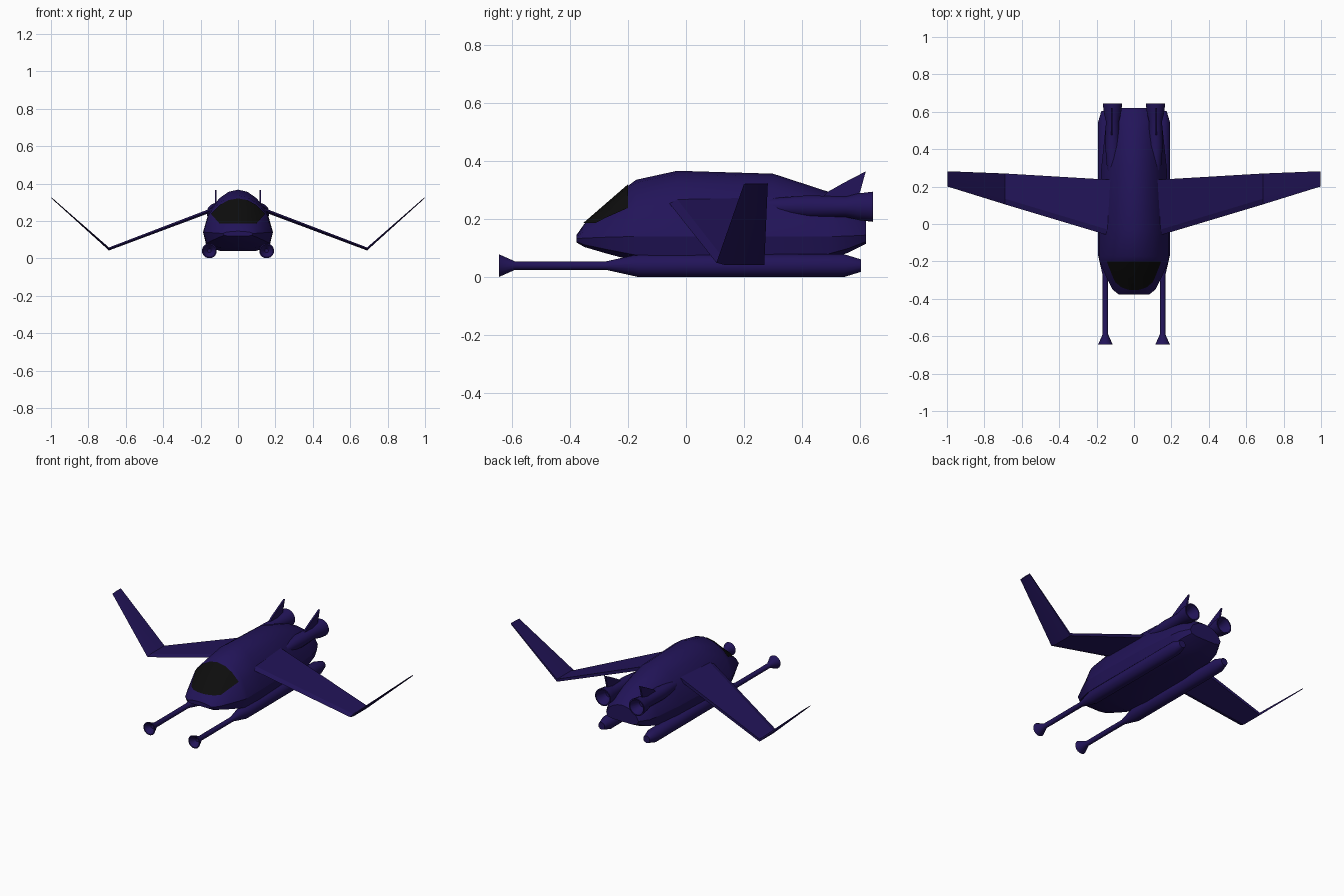
import bpy, bmesh, math
from mathutils import Vector

if "Cube" in bpy.data.objects:
    bpy.data.objects.remove(bpy.data.objects["Cube"])


def material(name, rgb):
    m = bpy.data.materials.new(name)
    m.diffuse_color = (*rgb, 1)
    m.use_nodes = True
    m.node_tree.nodes["Principled BSDF"].inputs["Base Color"].default_value = m.diffuse_color
    return m


NAVY = material("navy_paint", (0.016, 0.007, 0.1))
BLACK = material("dark_glass", (0.004, 0.004, 0.004))


def finish(name, bm, mat=NAVY, mirror=False, angle=30):
    bmesh.ops.recalc_face_normals(bm, faces=bm.faces)
    me = bpy.data.meshes.new(name)
    bm.to_mesh(me)
    bm.free()
    me.materials.append(mat)
    ob = bpy.data.objects.new(name, me)
    bpy.context.collection.objects.link(ob)
    bpy.ops.object.select_all(action='DESELECT')
    ob.select_set(True)
    bpy.context.view_layer.objects.active = ob
    bpy.ops.object.shade_smooth_by_angle(angle=math.radians(angle))
    if mirror:
        mod = ob.modifiers.new("mirror", 'MIRROR')
        mod.use_mirror_merge = False
    return ob


def loft(rings):
    """Skin a list of closed rings and cap both ends."""
    bm = bmesh.new()
    vs = [[bm.verts.new(p) for p in r] for r in rings]
    n = len(vs[0])
    for a, b in zip(vs, vs[1:]):
        for i in range(n):
            j = (i + 1) % n
            bm.faces.new((a[i], a[j], b[j], b[i]))
    bm.faces.new(vs[0])
    bm.faces.new(vs[-1])
    return bm


def lathe(name, x, z, profile, sides=16):
    """Turned part along y from (y, radius) pairs, mirrored across x."""
    rings = []
    for y, r in profile:
        rings.append([(x + r * math.cos(t), y, z + r * math.sin(t))
                      for t in (2 * math.pi * (i + 0.5) / sides for i in range(sides))])
    return finish(name, loft(rings), mirror=True)


# fuselage stations: y, top z, chine z, bottom z, half width, belly half width
STATIONS = [
    (-0.378, 0.145, 0.133, 0.120, 0.080, 0.060),
    (-0.350, 0.185, 0.135, 0.104, 0.115, 0.075),
    (-0.275, 0.250, 0.138, 0.082, 0.152, 0.085),
    (-0.200, 0.315, 0.140, 0.062, 0.184, 0.090),
    (-0.172, 0.336, 0.140, 0.055, 0.187, 0.090),
    (-0.030, 0.367, 0.140, 0.038, 0.187, 0.090),
    (0.300, 0.357, 0.140, 0.038, 0.175, 0.090),
    (0.490, 0.295, 0.140, 0.060, 0.155, 0.080),
    (0.560, 0.258, 0.142, 0.085, 0.145, 0.075),
    (0.620, 0.215, 0.145, 0.115, 0.110, 0.065),
]


def hull_ring(st, grow=0.0):
    y, zt, zc, zb, w, wb = st
    zt, w, h = zt + grow, w + grow, zt + grow - zc
    half = [(0.27 * w, zt - 0.05 * h), (0.53 * w, zt - 0.20 * h),
            (0.83 * w, zt - 0.51 * h), (w, zc),
            (0.9 * w, zb + 0.25 * (zc - zb)), (wb, zb)]
    pts = [(0, zt)] + half + [(-x, z) for x, z in reversed(half)]
    return [(x, y - grow, z) for x, z in pts]


finish("fuselage", loft([hull_ring(s) for s in STATIONS]), angle=25)

# windscreen: slightly larger hull skin, trimmed to the glass outline
glass = loft([hull_ring(s, 0.003) for s in STATIONS])
cuts = [((0, 0, 0.187), (0, 0, -1)), ((0, -0.2, 0), (0, 1, 0)),
        ((0, -0.2, 0.30), (0, 1, 1.2)),
        ((0, -0.2, 0.24), (0, 1, -0.8))]
for s in (1, -1):
    cuts.append(((s * 0.10, 0, 0.187), (s * 0.75, 0, -0.66)))
for co, no in cuts:
    if no == (0, 1, 1.2):
        continue
    bmesh.ops.bisect_plane(glass, geom=glass.verts[:] + glass.edges[:] + glass.faces[:],
                           plane_co=co, plane_no=Vector(no), clear_outer=True)
finish("windscreen", glass, BLACK, angle=40)

# cranked wings: x, z, leading y, trailing y, thickness
wing = []
for x, z, y0, y1, t in [(0.10, 0.273, -0.072, 0.235, 0.022),
                        (0.69, 0.050, 0.105, 0.270, 0.016),
                        (0.996, 0.322, 0.200, 0.282, 0.006)]:
    wing.append([(x, y0, z), (x, y0 + 0.03, z + t / 2), (x, y1, z + t / 2),
                 (x, y1, z - t / 2), (x, y0 + 0.03, z - t / 2)])
finish("wing", loft(wing), mirror=True, angle=15)

# long guns slung under the hull
lathe("gun_pod", 0.153, 0.04, [
    (-0.615, 0.010), (-0.645, 0.034), (-0.645, 0.040), (-0.59, 0.015),
    (-0.275, 0.015), (-0.165, 0.040), (0.545, 0.040), (0.603, 0.022)])

# engines with flared hollow nozzles
lathe("engine", 0.115, 0.243, [
    (0.20, 0.012), (0.30, 0.030), (0.42, 0.040), (0.55, 0.036),
    (0.595, 0.047), (0.645, 0.053), (0.645, 0.046), (0.585, 0.022)])

# small tail fin standing on each engine
outline = [(0.46, 0.265), (0.49, 0.295), (0.545, 0.326), (0.62, 0.365),
           (0.602, 0.30), (0.59, 0.265)]
finish("tail_fin", loft([[(x, y, z) for y, z in outline] for x in (0.114, 0.124)]),
       mirror=True)
